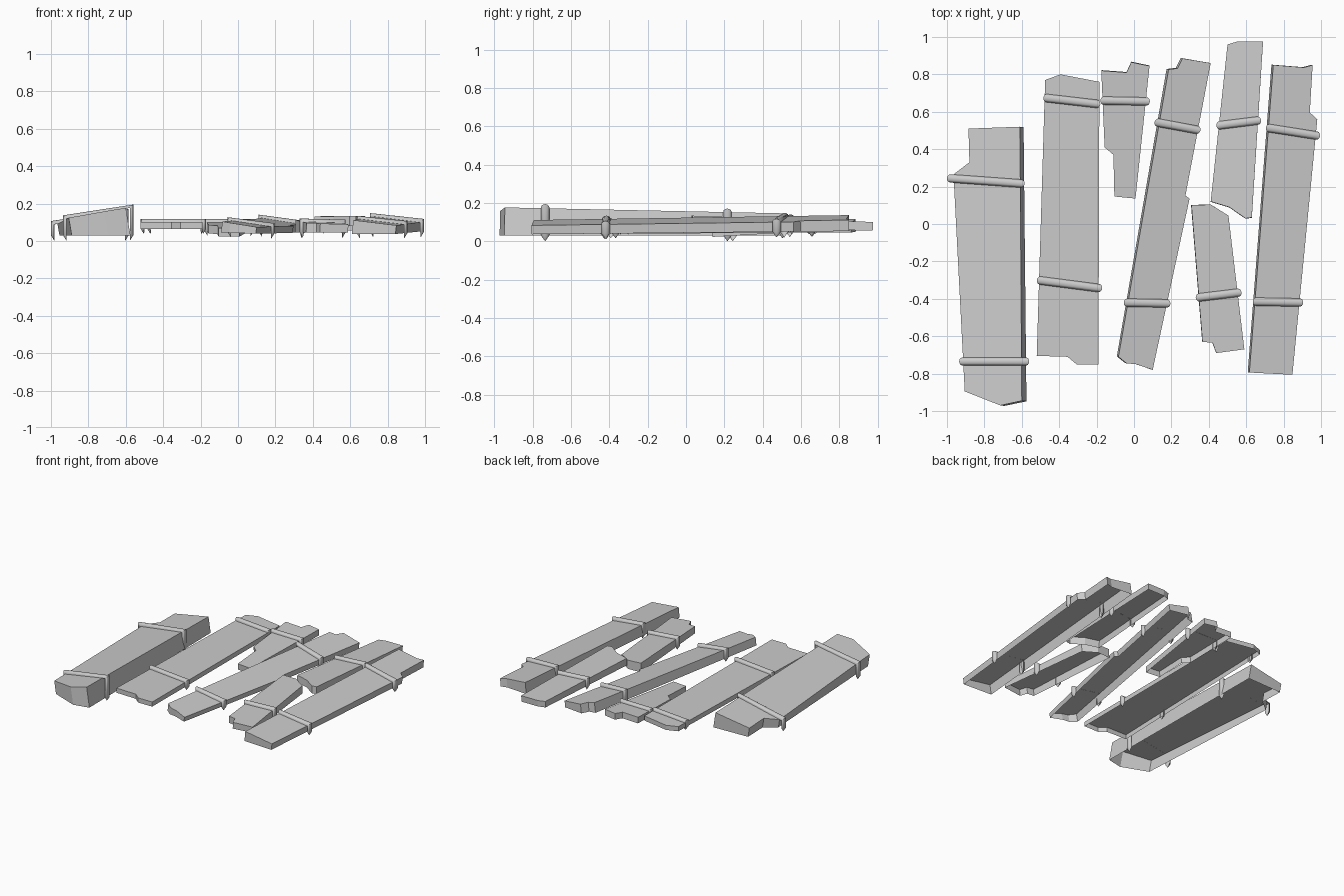
import bpy
import bmesh
from math import sin, cos, pi
from mathutils import Vector

default_cube = bpy.data.objects.get("Cube")
if default_cube:
    bpy.data.objects.remove(default_cube, do_unlink=True)

grey = bpy.data.materials.new("weathered_grey")
grey.use_nodes = True
grey_value = (0.6, 0.6, 0.6, 1)
grey.diffuse_color = grey_value
grey.node_tree.nodes["Principled BSDF"].inputs["Base Color"].default_value = grey_value


def finish(bm, name, smooth=False):
    """Turn a bmesh into a named, coloured object."""
    mesh = bpy.data.meshes.new(name)
    bm.to_mesh(mesh)
    bm.free()
    mesh.materials.append(grey)
    for polygon in mesh.polygons:
        polygon.use_smooth = smooth
    obj = bpy.data.objects.new(name, mesh)
    bpy.context.collection.objects.link(obj)
    return obj


def plane_height(plane, x, y):
    """Height of a tilted plane given as (height at origin, x slope, y slope)."""
    base, slope_x, slope_y = plane
    return base + slope_x * x + slope_y * y


def board(name, outline, top, bottom):
    """Broken board: tilted top and leaning side walls, hollow underneath."""
    bm = bmesh.new()
    upper, lower = [], []
    for x, y in outline:
        z = plane_height(top, x, y)
        floor = plane_height(bottom, x, y)
        lean = z - floor
        upper.append(bm.verts.new((x, y, z)))
        lower.append(bm.verts.new((x + top[1] * lean, y + top[2] * lean, floor)))
    bm.faces.new(upper)
    count = len(outline)
    for i in range(count):
        j = (i + 1) % count
        bm.faces.new((upper[j], upper[i], lower[i], lower[j]))
    bmesh.ops.recalc_face_normals(bm, faces=bm.faces)
    # an open shell: make sure the walkable face points up
    bm.faces.ensure_lookup_table()
    if bm.faces[0].normal.z < 0:
        bmesh.ops.reverse_faces(bm, faces=bm.faces)
    return finish(bm, name)


def strap(name, start, end, top, bottom, half_width=0.022, bulge=0.018, steps=6):
    """Rounded band folded over a board, with legs tapering to a point."""
    a, b = Vector((*start, 0)), Vector((*end, 0))
    along = (b - a).normalized()
    side = Vector((-along.y, along.x, 0))
    up = Vector((0, 0, 1))
    a, b = a + along * bulge, b - along * bulge

    def at(point, plane, offset=0):
        return Vector((point.x, point.y, plane_height(plane, point.x, point.y) + offset))

    # stations: centre, outward direction, section scale
    stations = [
        (at(a, bottom, -bulge * 1.6), -along, 0.02),
        (at(a, bottom), -along, 1),
        (at(a, top), up - along, 1),
        (at(b, top), up + along, 1),
        (at(b, bottom), along, 1),
        (at(b, bottom, -bulge * 1.6), along, 0.02),
    ]
    bm = bmesh.new()
    rings = []
    for centre, outward, scale in stations:
        ring = []
        for i in range(steps + 1):
            angle = pi * i / steps
            offset = side * half_width * cos(angle) + outward * bulge * sin(angle)
            ring.append(bm.verts.new(centre + offset * scale))
        rings.append(ring)
    for first, second in zip(rings, rings[1:]):
        for i in range(steps):
            bm.faces.new((first[i], second[i], second[i + 1], first[i + 1]))
    bm.normal_update()
    if sum(face.normal.z * face.calc_area() for face in bm.faces) < 0:
        bmesh.ops.reverse_faces(bm, faces=bm.faces)
    obj = finish(bm, name, smooth=True)
    bpy.ops.object.select_all(action="DESELECT")
    obj.select_set(True)
    bpy.context.view_layer.objects.active = obj
    bpy.ops.object.shade_smooth_by_angle(angle=pi / 4)
    return obj


def strapped_board(name, outline, top, bottom, straps):
    board(name + "_board", outline, top, bottom)
    for label, (start, end) in zip(("back", "front"), straps):
        strap(f"{name}_{label}_strap", start, end, top, bottom)


# Thick wedge board on the far right side
strapped_board(
    "wedge",
    [(-.885, .51), (-.61, .52), (-.6, -.945), (-.715, -.97),
     (-.905, -.895), (-.965, .265), (-.88, .33)],
    top=(.26, .17, -.02), bottom=(.03, 0, 0),
    straps=[((-1, .245), (-.585, .215)), ((-.935, -.735), (-.56, -.735))])

# Wide flat board
strapped_board(
    "wide",
    [(-.475, .77), (-.393, .8), (-.185, .76), (-.19, -.75),
     (-.307, -.75), (-.355, -.71), (-.52, -.705)],
    top=(.1, 0, 0), bottom=(.065, 0, 0),
    straps=[((-.485, .675), (-.18, .64)), ((-.52, -.3), (-.17, -.345))])

# Short splintered board at the back
strapped_board(
    "splintered",
    [(-.175, .82), (-.04, .81), (-.015, .865), (.083, .845),
     (.008, .136), (-.105, .147), (-.11, .37), (-.157, .41)],
    top=(.06, 0, .06), bottom=(.015, 0, .06),
    straps=[((-.18, .66), (.085, .655))])

# Long slanted board in the middle
strapped_board(
    "slanted",
    [(.185, .826), (.233, .832), (.26, .885), (.41, .86), (.275, .152),
     (.297, .136), (.1, -.78), (.013, -.75), (-.04, -.745), (-.083, -.71)],
    top=(.12, -.15, .04), bottom=(.05, -.03, .01),
    straps=[((.11, .545), (.355, .5)), ((-.055, -.42), (.195, -.425))])

# Short board at the front
strapped_board(
    "short",
    [(.307, .1), (.41, .104), (.505, .045), (.59, -.67),
     (.44, -.69), (.42, -.635), (.366, -.63)],
    top=(.12, -.03, .02), bottom=(.045, 0, 0),
    straps=[((.33, -.395), (.575, -.365))])

# Medium board at the back
strapped_board(
    "medium",
    [(.5, .96), (.553, .976), (.69, .976), (.63, .035),
     (.596, .03), (.51, .09), (.41, .12)],
    top=(.135, 0, -.035), bottom=(.08, 0, -.025),
    straps=[((.44, .525), (.68, .555))])

# Long outer board on the left side
strapped_board(
    "outer",
    [(.745, .85), (.91, .837), (.955, .85), (.94, .596),
     (.98, .56), (.847, -.806), (.617, -.794)],
    top=(.205, -.12, .025), bottom=(.045, 0, .01),
    straps=[((.705, .515), (.995, .47)), ((.635, -.415), (.905, -.42))])
